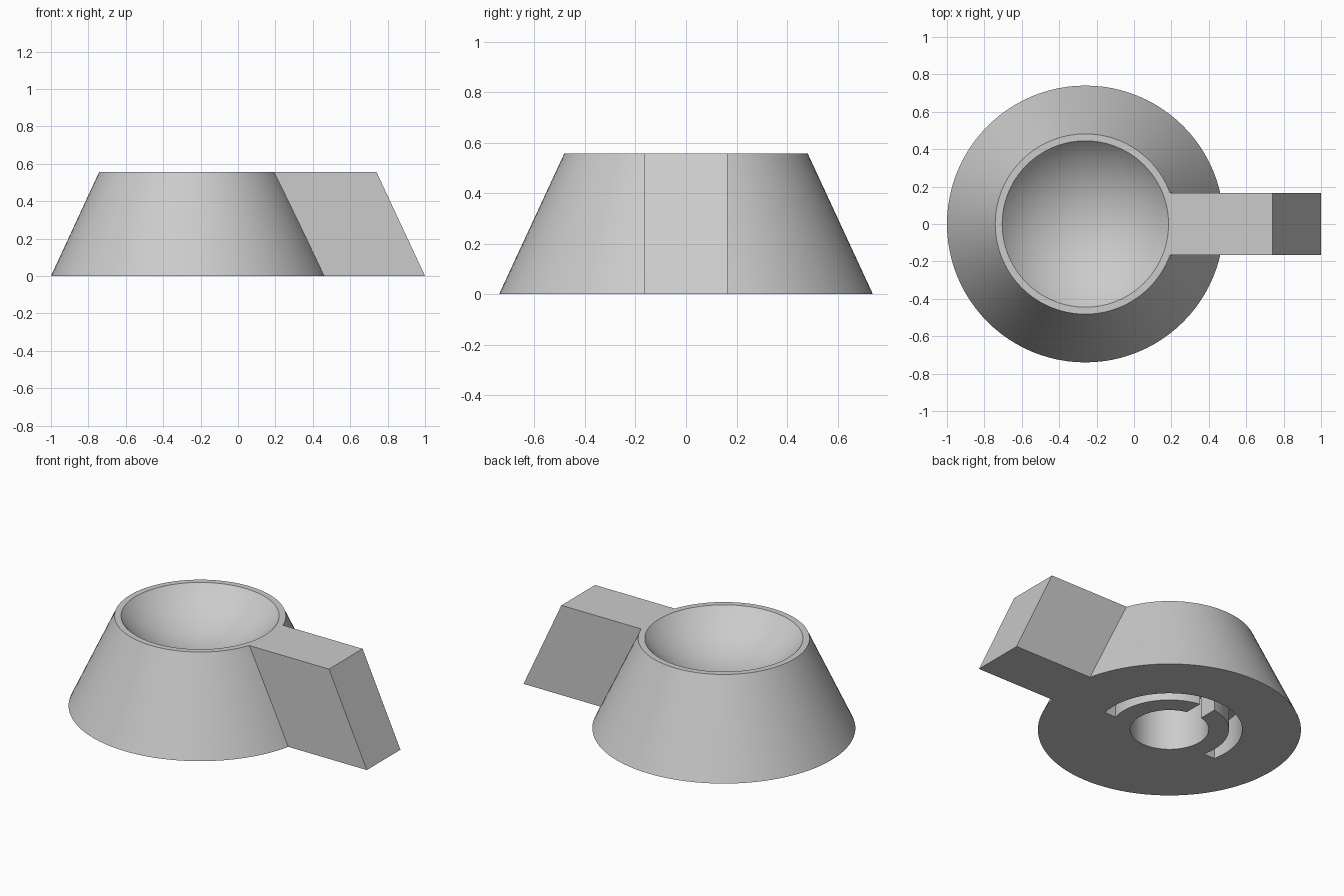
import bpy, bmesh
from math import radians, sin, cos, asin, pi
from mathutils import Matrix

cube = bpy.data.objects.get("Cube")
if cube:
    bpy.data.objects.remove(cube, do_unlink=True)

CX = -0.26             # axis of the round body
H = 0.557              # overall height
RIM = 0.445            # bowl opening radius
BOWL_DEPTH = 0.2
SLOT_DEPTH = 0.2
HALF_W = 0.165         # half width of the handle

grey = bpy.data.materials.new("plain_grey")
grey.use_nodes = True
grey.diffuse_color = (0.6, 0.6, 0.6, 1)
grey.node_tree.nodes["Principled BSDF"].inputs["Base Color"].default_value = (0.6, 0.6, 0.6, 1)


def finish(name, bm):
    bmesh.ops.recalc_face_normals(bm, faces=bm.faces)
    mesh = bpy.data.meshes.new(name)
    bm.to_mesh(mesh)
    bm.free()
    mesh.materials.append(grey)
    ob = bpy.data.objects.new(name, mesh)
    bpy.context.collection.objects.link(ob)
    return ob


def cone(name, r1, r2, z0, z1, segments=96):
    bm = bmesh.new()
    bmesh.ops.create_cone(bm, cap_ends=True, segments=segments, radius1=r1, radius2=r2,
                          depth=z1 - z0, matrix=Matrix.Translation((CX, 0, (z0 + z1) / 2)))
    return finish(name, bm)


def prism(name, outline, offset):
    bm = bmesh.new()
    face = bm.faces.new([bm.verts.new(p) for p in outline])
    new = bmesh.ops.extrude_face_region(bm, geom=[face])["geom"]
    bmesh.ops.translate(bm, vec=offset, verts=[v for v in new if isinstance(v, bmesh.types.BMVert)])
    return finish(name, bm)


def combine(body, tool, operation):
    mod = body.modifiers.new(tool.name, 'BOOLEAN')
    mod.operation, mod.object, mod.solver = operation, tool, 'EXACT'
    bpy.context.view_layer.objects.active = body
    bpy.ops.object.modifier_apply(modifier=mod.name)
    bpy.data.objects.remove(tool, do_unlink=True)


# Tapered round body with a slanted handle
body = cone("knob_body", 0.74, 0.482, 0, H)
handle = prism("handle", [(CX, -HALF_W, 0), (1, -HALF_W, 0), (0.74, -HALF_W, H), (CX, -HALF_W, H)],
               (0, 2 * HALF_W, 0))
combine(body, handle, 'UNION')

# Shallow spherical bowl in the top
radius = (RIM ** 2 + BOWL_DEPTH ** 2) / (2 * BOWL_DEPTH)
bm = bmesh.new()
bmesh.ops.create_uvsphere(bm, u_segments=96, v_segments=64, radius=radius,
                          matrix=Matrix.Translation((CX, 0, H - BOWL_DEPTH + radius)))
combine(body, finish("bowl_cutter", bm), 'DIFFERENCE')

# Socket under the body
combine(body, cone("socket_cutter", 0.221, 0.221, -0.1, 0.28, 64), 'DIFFERENCE')


# Curved locking groove around the back of the socket, with straight ends
def arc(r, steps=48):
    start = -asin(0.085 / r)
    span = pi - 2 * start
    return [(CX + r * cos(start + span * i / steps), r * sin(start + span * i / steps), -0.1)
            for i in range(steps + 1)]


groove = prism("groove_cutter", arc(0.41) + arc(0.335)[::-1], (0, 0, 0.1 + SLOT_DEPTH))
combine(body, groove, 'DIFFERENCE')

# Straight entry slot from the socket into the groove
w = 0.052
slot = prism("slot_cutter", [(CX - w, 0.15, -0.1), (CX + w, 0.15, -0.1),
                             (CX + w, 0.37, -0.1), (CX - w, 0.37, -0.1)], (0, 0, 0.1 + SLOT_DEPTH))
combine(body, slot, 'DIFFERENCE')

# Smooth curves, crisp edges
bpy.ops.object.select_all(action='DESELECT')
body.select_set(True)
bpy.context.view_layer.objects.active = body
bpy.ops.object.shade_smooth_by_angle(angle=radians(30))
